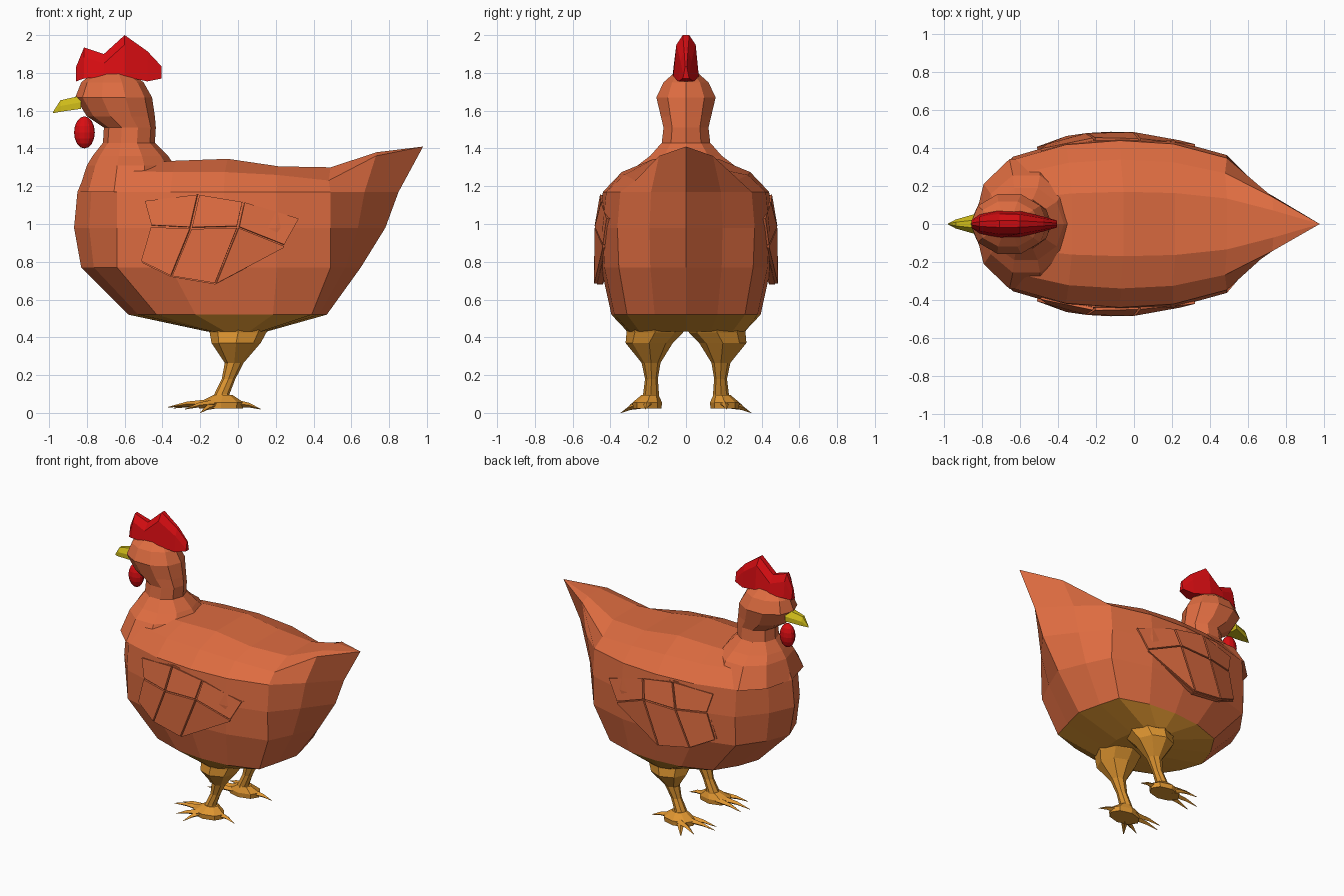
import bpy, bmesh, math
from mathutils import Vector

if "Cube" in bpy.data.objects:
    bpy.data.objects.remove(bpy.data.objects["Cube"])


def material(name, rgb):
    m = bpy.data.materials.new(name)
    m.diffuse_color = (*rgb, 1)
    m.use_nodes = True
    m.node_tree.nodes["Principled BSDF"].inputs["Base Color"].default_value = m.diffuse_color
    return m


FEATHER = material("russet_feather", (0.73, 0.15, 0.052))
LEG = material("ochre_leg", (0.73, 0.30, 0.03))
RED = material("red_comb", (0.70, 0.004, 0.006))
BEAK = material("yellow_beak", (0.62, 0.50, 0.01))


def finish(bm, name, mats, mirror=False, recalc=True):
    if recalc:
        bmesh.ops.remove_doubles(bm, verts=bm.verts[:], dist=0.0005)
        bmesh.ops.recalc_face_normals(bm, faces=bm.faces[:])
    me = bpy.data.meshes.new(name)
    bm.to_mesh(me)
    bm.free()
    for m in mats:
        me.materials.append(m)
    ob = bpy.data.objects.new(name, me)
    bpy.context.collection.objects.link(ob)
    if mirror:
        mod = ob.modifiers.new("mirror", 'MIRROR')
        mod.use_axis = (False, True, False)
        mod.use_clip = False
        mod.use_mirror_merge = False
    return ob


def loft(bm, rings, cap_end=True):
    """Skin a list of closed rings that have equal point counts."""
    vs = [[bm.verts.new(p) for p in r] for r in rings]
    n = len(vs[0])
    for a, b in zip(vs, vs[1:]):
        for i in range(n):
            j = (i + 1) % n
            bm.faces.new((a[i], a[j], b[j], b[i]))
    bm.faces.new(vs[0])
    if cap_end:
        bm.faces.new(vs[-1])
    return vs


def ellipse(cx, cy, z, rx, ry, n):
    return [(cx + rx * math.cos(2 * math.pi * i / n),
             cy + ry * math.sin(2 * math.pi * i / n), z) for i in range(n)]


def lerp(a, b, t):
    return a + (b - a) * t


# Body: horizontal rings; the top two rise into the tail
def body_ring(z, xf, x1, x2, xb, hw):
    xs = [xf, lerp(xf, x1, .35), x1, lerp(x1, x2, .25), lerp(x1, x2, .5),
          lerp(x1, x2, .75), x2, lerp(x2, xb, .5), xb]
    ws = [0, .38, .77, .95, 1, .96, .79, .42, 0]
    zs = z if isinstance(z, list) else [z] * 9
    half = [(x, w * hw, h) for x, w, h in zip(xs, ws, zs)]
    return half + [(x, -y, h) for x, y, h in half[-2:0:-1]]


bm = bmesh.new()
rings = [body_ring(*r) for r in (
    (.43, -.16, -.13, .12, .15, .31),
    (.52, -.58, -.43, .39, .47, .395),
    (.77, -.83, -.64, .49, .65, .45),
    (.98, -.868, -.64, .49, .78, .46),
    (1.17, -.85, -.64, .49, .85, .44),
    ([1.29, 1.29, 1.28, 1.275, 1.275, 1.26, 1.23, 1.36, 1.41],
     -.80, -.62, .48, .98, .34),
    ([1.32, 1.32, 1.32, 1.335, 1.345, 1.305, 1.30, 1.38, 1.41],
     -.66, -.60, .49, .98, .17))]
vs = loft(bm, rings, cap_end=False)
top = vs[-1]
bm.faces.new((top[0], top[1], top[15]))
for i in range(1, 7):
    bm.faces.new((top[i], top[i + 1], top[15 - i], top[16 - i]))
bm.faces.new((top[7], top[8], top[9]))
for f in bm.faces:
    if f.calc_center_median().z < 0.519:
        f.material_index = 1
finish(bm, "body", [FEATHER, LEG])

# Neck and head
bm = bmesh.new()
loft(bm, [ellipse((a + b) / 2, 0, z, (b - a) / 2, w, 10) for z, a, b, w in (
    (1.17, -.845, -.30, .36), (1.31, -.80, -.335, .27), (1.36, -.77, -.37, .20),
    (1.43, -.715, -.44, .135), (1.51, -.71, -.435, .125), (1.57, -.80, -.44, .14),
    (1.67, -.862, -.455, .165), (1.75, -.83, -.50, .125), (1.805, -.76, -.57, .06))])
finish(bm, "neck_and_head", [FEATHER])

# Comb
bm = bmesh.new()
loft(bm, [[(x, -w, lo), (x, -.75 * w, hi - .05), (x, -.25 * w, hi),
           (x, .25 * w, hi), (x, .75 * w, hi - .05), (x, w, lo)]
          for x, lo, hi, w in (
    (-.858, 1.755, 1.83, .02), (-.815, 1.77, 1.935, .05), (-.71, 1.78, 1.90, .072),
    (-.60, 1.78, 2.0, .068), (-.48, 1.755, 1.915, .04), (-.405, 1.77, 1.835, .018))])
finish(bm, "comb", [RED])

# Wattle
bm = bmesh.new()
bmesh.ops.create_uvsphere(bm, u_segments=12, v_segments=8, radius=1)
for v in bm.verts:
    v.co = Vector((-.813 + .055 * v.co.x, .045 * v.co.y, 1.485 + .085 * v.co.z))
finish(bm, "wattle", [RED])

# Beak
bm = bmesh.new()
loft(bm, [[(x, -w, lo), (x, -w, lerp(lo, hi, .5)), (x, -w * .4, hi),
           (x, w * .4, hi), (x, w, lerp(lo, hi, .5)), (x, w, lo)]
          for x, lo, hi, w in (
    (-.83, 1.61, 1.68, .055), (-.94, 1.594, 1.655, .024), (-.98, 1.586, 1.592, .003))])
finish(bm, "beak", [BEAK])

# Wings: raised feather panels over a backing sheet
grid = [[(-.50, .395, 1.125), (-.21, .455, 1.16), (.03, .45, 1.12), (.33, .42, 1.03)],
        [(-.465, .42, .99), (-.25, .48, .98), (0, .485, .985), (.29, .435, .955)],
        [(-.52, .405, .80), (-.355, .465, .72), (-.12, .487, .68), (.25, .44, .875)]]
grid[1][3] = (.25, .44, .885)
bm = bmesh.new()
for r in range(2):
    for c in range(3):
        q = [Vector(p) for p in (grid[r][c], grid[r][c + 1],
                                 grid[r + 1][c + 1], grid[r + 1][c])]
        mid = sum(q, Vector()) / 4
        bm.faces.new([bm.verts.new(p + (mid - p).normalized() * .008) for p in q])
        bm.faces.new([bm.verts.new(p - Vector((0, .016, 0))) for p in q])
wing = finish(bm, "wings", [FEATHER], mirror=True, recalc=False)
wing.modifiers.new("thickness", 'SOLIDIFY').thickness = .03

# Legs: thigh, shank and ankle
bm = bmesh.new()
loft(bm, [ellipse(x, y, z, rx, ry, 8) for x, y, z, rx, ry in (
    (0, .165, .46, .17, .155), (0, .165, .425, .15, .15), (-.01, .195, .37, .13, .125),
    (-.02, .185, .265, .05, .05), (-.05, .183, .18, .036, .034),
    (-.085, .185, .10, .04, .042), (-.09, .19, .06, .05, .05))])
finish(bm, "legs", [LEG], mirror=True)

# Feet: pad and four curved toes
bm = bmesh.new()
loft(bm, [ellipse(-.09, .205, .022, .115, .075, 8), ellipse(-.09, .205, .055, .12, .078, 8),
          ellipse(-.08, .19, .095, .05, .045, 8)])
for base, tip in (((-.15, .20, .05), (-.37, .20, .03)), ((-.14, .165, .05), (-.34, .14, .025)),
                  ((-.12, .235, .045), (-.20, .345, 0)), ((-.12, .25, .05), (-.28, .31, .02)),
                  ((-.02, .20, .05), (.12, .215, .02))):
    a, b = Vector(base), Vector(tip)
    d = (b - a).normalized()
    side, up = d.cross(Vector((0, 0, 1))).normalized(), Vector((0, 0, 1))
    loft(bm, [[p + side * w, p + up * w * .8, p - side * w, p - up * w * .8]
              for p, w in ((a, .028), (a.lerp(b, .55) + up * .008, .016), (b, .002))])
finish(bm, "feet", [LEG], mirror=True)
